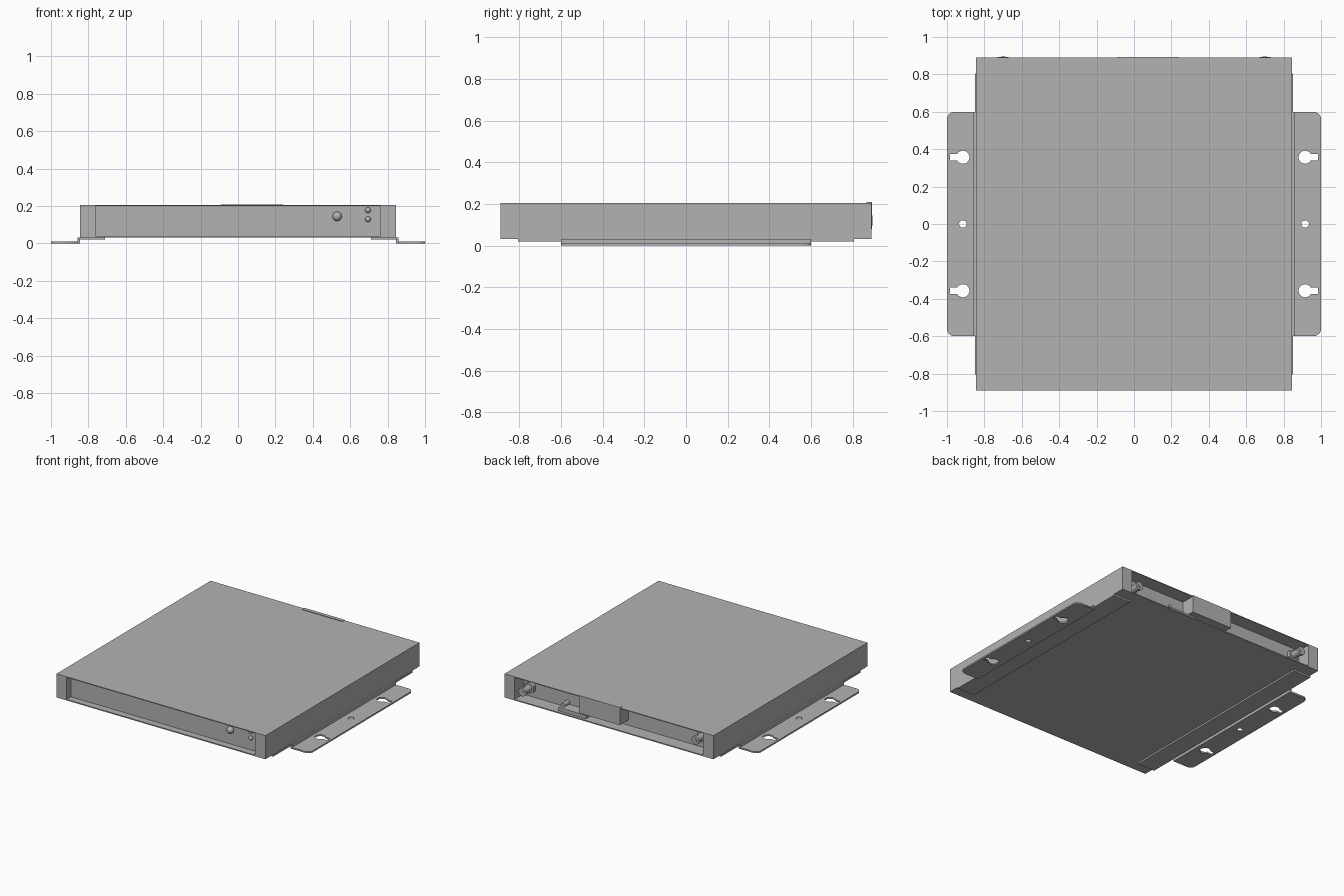
import bpy, bmesh
from math import pi, sin, cos, asin, radians
from mathutils import Matrix

cube = bpy.data.objects.get("Cube")
if cube:
    bpy.data.objects.remove(cube)

grey = bpy.data.materials.new("plain grey")
grey.use_nodes = True
grey.diffuse_color = (0.45, 0.45, 0.45, 1)
grey.node_tree.nodes["Principled BSDF"].inputs["Base Color"].default_value = (0.45, 0.45, 0.45, 1)


def add(name, bm):
    bmesh.ops.recalc_face_normals(bm, faces=bm.faces)
    mesh = bpy.data.meshes.new(name)
    bm.to_mesh(mesh)
    bm.free()
    mesh.materials.append(grey)
    obj = bpy.data.objects.new(name, mesh)
    bpy.context.collection.objects.link(obj)
    return obj


def box(name, x, y, z):
    """Box from (low, high) pairs."""
    bm = bmesh.new()
    bmesh.ops.create_cube(bm, size=1)
    for v in bm.verts:
        for i, (lo, hi) in enumerate((x, y, z)):
            v.co[i] = lo if v.co[i] < 0 else hi
    return add(name, bm)


def rod(bm, x, z, y0, y1, radius, sides):
    """Cylinder lying along y."""
    place = Matrix.Translation((x, (y0 + y1) / 2, z)) @ Matrix.Rotation(pi / 2, 4, "X")
    bmesh.ops.create_cone(bm, cap_ends=True, segments=sides, radius1=radius,
                          radius2=radius, depth=abs(y1 - y0), matrix=place)


def arc(cx, cy, r, start, end, steps):
    angles = [start + (end - start) * i / steps for i in range(steps + 1)]
    return [(cx + r * cos(a), cy + r * sin(a)) for a in angles]


def sheet(name, loops, z0, z1):
    """Flat plate: the first loop is the outline, the rest are holes."""
    curve = bpy.data.curves.new(name, "CURVE")
    curve.dimensions = "2D"
    curve.fill_mode = "BOTH"
    curve.extrude = (z1 - z0) / 2
    for loop in loops:
        spline = curve.splines.new("POLY")
        spline.points.add(len(loop) - 1)
        for point, (x, y) in zip(spline.points, loop):
            point.co = (x, y, 0, 1)
        spline.use_cyclic_u = True
    temp = bpy.data.objects.new(name + "_outline", curve)
    bpy.context.collection.objects.link(temp)
    bpy.context.view_layer.update()
    mesh = bpy.data.meshes.new_from_object(
        temp.evaluated_get(bpy.context.evaluated_depsgraph_get()))
    bpy.data.objects.remove(temp)
    bm = bmesh.new()
    bm.from_mesh(mesh)
    bmesh.ops.remove_doubles(bm, verts=bm.verts, dist=0.0001)
    bmesh.ops.translate(bm, verts=bm.verts, vec=(0, 0, (z0 + z1) / 2))
    return add(name, bm)


# Flat case with a shallow front recess and a deeper back recess
case = box("case", (-0.845, 0.845), (-0.89, 0.89), (0.032, 0.205))
for name, y in (("front_recess", (-1, -0.84)), ("back_recess", (0.79, 1))):
    cutter = box(name + "_cutter", (-0.762, 0.762), y, (0.04, 0.199))
    cutter.hide_render = True
    cut = case.modifiers.new(name, "BOOLEAN")
    cut.operation = "DIFFERENCE"
    cut.solver = "EXACT"
    cut.object = cutter
    bpy.context.view_layer.objects.active = case
    bpy.ops.object.modifier_apply(modifier=name)
    bpy.data.objects.remove(cutter)

# Card slot at the back, rising just above the lid, and the low port beside it
box("card_slot", (-0.09, 0.24), (0.785, 0.892), (0.08, 0.199))
box("card_slot_lid", (-0.09, 0.24), (0.865, 0.892), (0.195, 0.209))
box("low_port", (0.2, 0.42), (0.785, 0.87), (0.036, 0.065))

round_parts = []

# Small button on the low port
bm = bmesh.new()
rod(bm, 0.4, 0.08, 0.785, 0.85, 0.016, 16)
round_parts.append(add("port_button", bm))

# Front button and two indicator lamps
for name, x, z, r in (("front_button", 0.53, 0.145, 0.025),
                      ("upper_lamp", 0.695, 0.178, 0.015),
                      ("lower_lamp", 0.695, 0.13, 0.015)):
    bm = bmesh.new()
    bmesh.ops.create_uvsphere(bm, u_segments=24, v_segments=12, radius=r,
                              matrix=Matrix.Translation((x, -0.845, z)))
    round_parts.append(add(name, bm))

# Screw connectors: hex nut, barrel, collar and pin
for name, x, z in (("left_connector", 0.7, 0.11), ("right_connector", -0.7, 0.133)):
    bm = bmesh.new()
    rod(bm, x, z, 0.785, 0.815, 0.042, 6)
    rod(bm, x, z, 0.815, 0.87, 0.025, 24)
    rod(bm, x, z, 0.87, 0.892, 0.03, 24)
    rod(bm, x, z, 0.892, 0.896, 0.012, 16)
    round_parts.append(add(name, bm))

# Mounting brackets: strip under the case, step, and flange with keyholes
for side, s in (("left", 1), ("right", -1)):
    def span(a, b):
        return tuple(sorted((s * a, s * b)))

    box(side + "_bracket_strip", span(0.71, 0.849), (-0.805, 0.805), (0.02, 0.033))
    box(side + "_bracket_step", span(0.845, 0.857), (-0.6, 0.6), (0, 0.033))
    outline = [(0.85, -0.6)] + arc(0.96, -0.56, 0.04, -pi / 2, 0, 6)
    outline += arc(0.96, 0.56, 0.04, 0, pi / 2, 6) + [(0.85, 0.6)]
    loops = [outline, arc(0.915, 0, 0.02, 0, 2 * pi, 20)[:-1]]
    half = asin(0.017 / 0.035)
    for y in (-0.357, 0.357):
        loops.append(arc(0.915, y, 0.035, half, 2 * pi - half, 20)
                     + [(0.983, y - 0.017), (0.983, y + 0.017)])
    loops = [[(s * x, y) for x, y in loop] for loop in loops]
    sheet(side + "_bracket_flange", loops, 0, 0.011)

# Smooth the round parts, keeping hard edges
bpy.ops.object.select_all(action="DESELECT")
for obj in round_parts:
    obj.select_set(True)
bpy.context.view_layer.objects.active = round_parts[0]
bpy.ops.object.shade_smooth_by_angle(angle=radians(35))
